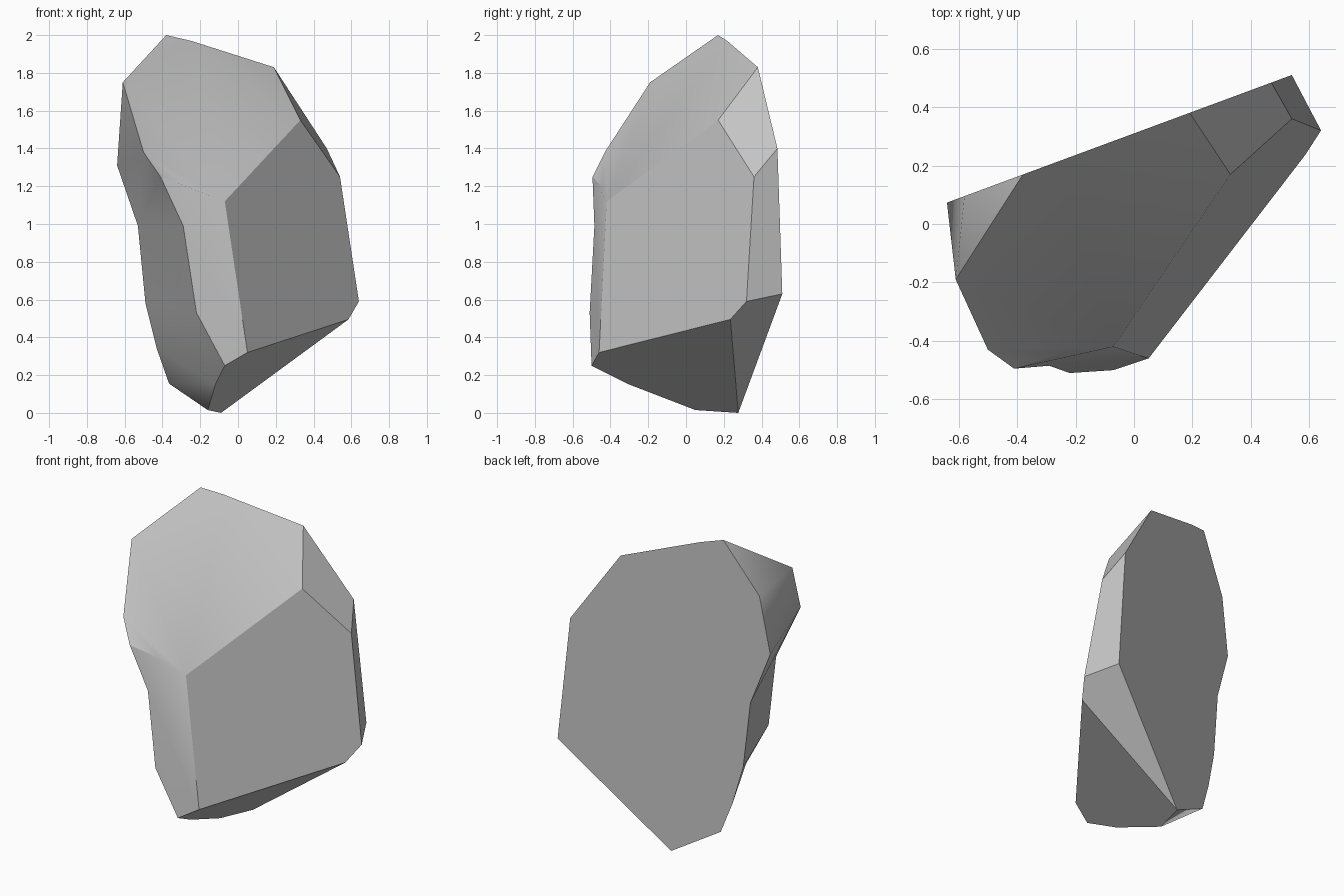
import bpy
import bmesh
import math

default_cube = bpy.data.objects.get("Cube")
if default_cube:
    bpy.data.objects.remove(default_cube, do_unlink=True)


def make_material(name, colour):
    material = bpy.data.materials.new(name)
    material.use_nodes = True
    material.diffuse_color = colour
    material.node_tree.nodes["Principled BSDF"].inputs["Base Color"].default_value = colour
    return material


def on_back(x, z):
    """Corner lying on the flat, slanted, upright back of the boulder."""
    return (x, 0.31 + 0.37 * x, z)


# Corners of the flat back, clockwise from the peak
corners = {
    "peak": on_back(-0.38, 2.0),
    "ridge": on_back(-0.25, 1.97),
    "shoulder": on_back(0.19, 1.83),
    "upper_right": on_back(0.47, 1.4),
    "lower_right": on_back(0.54, 0.63),
    "foot": on_back(-0.09, 0),
    "heel": on_back(-0.365, 0.155),
    "calf": on_back(-0.43, 0.34),
    "hip": on_back(-0.49, 0.58),
    "waist": on_back(-0.53, 0.99),
    "elbow": on_back(-0.64, 1.31),
    "nape": on_back(-0.58, 1.67),
}
back_outline = " ".join(corners)

# Corners of the chipped front, sides and underside
corners.update({
    "cap_right": (0.33, 0.17, 1.55),
    "side_top": (0.54, 0.36, 1.25),
    "side_low": (0.64, 0.32, 0.59),
    "side_base": (0.585, 0.235, 0.495),
    "front_base": (0.05, -0.46, 0.32),
    "front_top": (-0.07, -0.42, 1.12),
    "cap_left": (-0.61, -0.19, 1.75),
    "cap_front": (-0.5, -0.43, 1.38),
    "spur": (-0.41, -0.495, 1.25),
    "notch": (-0.24, -0.44, 1.19),
    "rib_top": (-0.29, -0.485, 0.99),
    "rib_mid": (-0.22, -0.51, 0.53),
    "rib_base": (-0.07, -0.5, 0.25),
    "under_front": (-0.12, -0.3, 0.15),
    "under_mid": (-0.16, 0.05, 0.015),
})

facets = [
    back_outline,
    # sloping cap
    "peak cap_left cap_front front_top cap_right ridge",
    "ridge cap_right shoulder",
    # right-hand facets
    "shoulder cap_right side_top upper_right",
    "front_top front_base side_base side_low side_top cap_right",
    "side_top side_low lower_right upper_right",
    "side_base foot lower_right side_low",
    # underside
    "front_base side_base foot under_mid under_front rib_base",
    "under_front heel under_mid",
    "foot under_mid heel",
    # front rib and the notch above it
    "front_top front_base rib_base rib_mid rib_top",
    "front_top rib_top spur notch",
    "cap_front spur notch",
    "cap_front notch front_top",
    # upper left
    "peak cap_left nape",
    "cap_left elbow nape",
    "cap_left cap_front elbow",
    "elbow cap_front waist",
    "cap_front spur waist",
    "spur rib_top waist",
    # lower left hollow
    "waist rib_top rib_mid hip",
    "hip rib_mid rib_base calf",
    "calf rib_base under_front heel",
]

# Boulder
bm = bmesh.new()
verts = {name: bm.verts.new(place) for name, place in corners.items()}
for facet in facets:
    bm.faces.new([verts[name] for name in facet.split()])
bmesh.ops.recalc_face_normals(bm, faces=bm.faces[:])
mesh = bpy.data.meshes.new("boulder")
bm.to_mesh(mesh)
bm.free()

boulder = bpy.data.objects.new("boulder", mesh)
bpy.context.collection.objects.link(boulder)
mesh.materials.append(make_material("stone grey", (0.55, 0.55, 0.55, 1)))

# Soft shading across shallow facets, crisp elsewhere
bpy.ops.object.select_all(action="DESELECT")
boulder.select_set(True)
bpy.context.view_layer.objects.active = boulder
bpy.ops.object.shade_smooth_by_angle(angle=math.radians(30))
